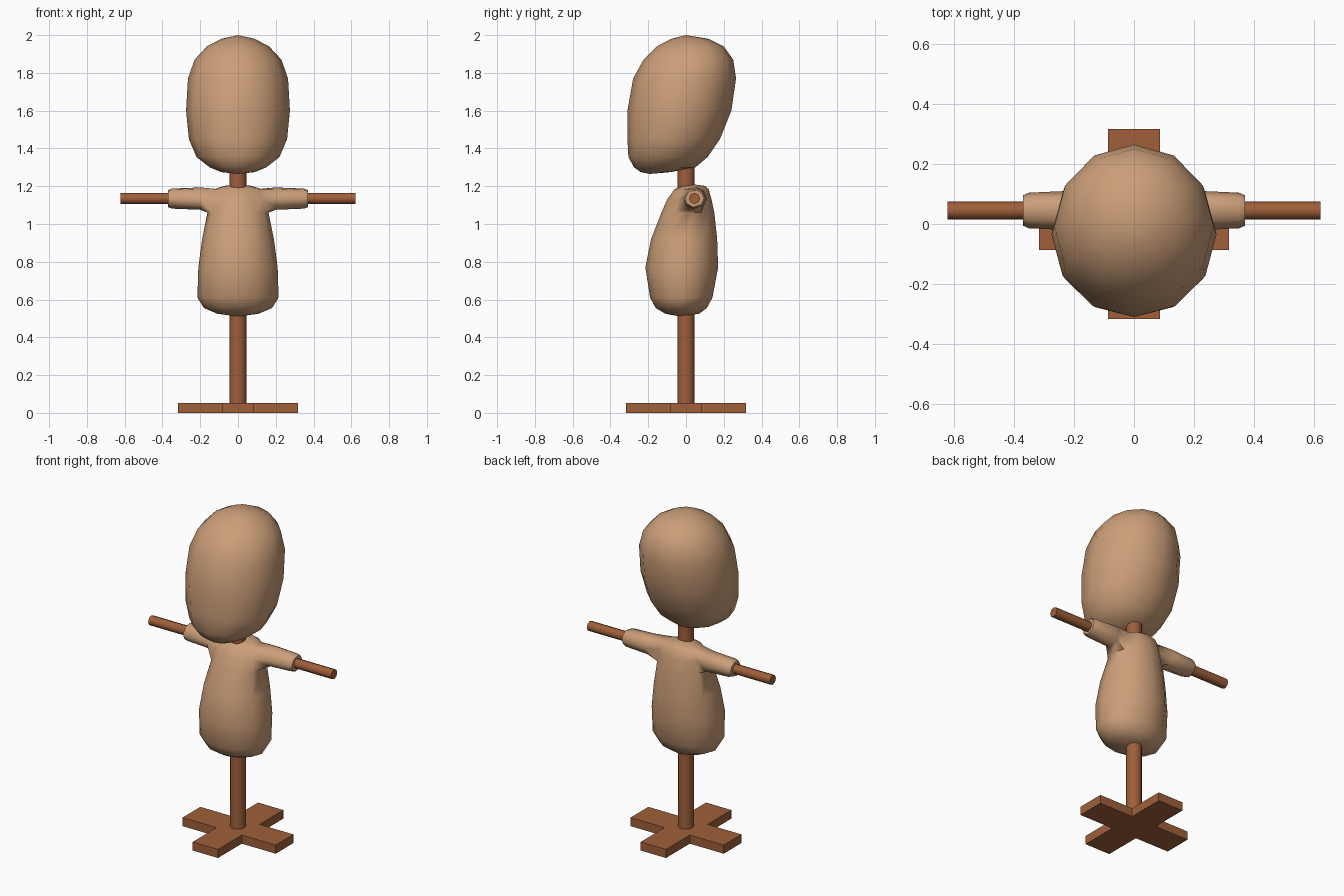
import bpy, bmesh, math
from mathutils import Vector, Matrix

if "Cube" in bpy.data.objects:
    bpy.data.objects.remove(bpy.data.objects["Cube"], do_unlink=True)


def make_material(name, rgb):
    mat = bpy.data.materials.new(name)
    mat.use_nodes = True
    mat.diffuse_color = (*rgb, 1)
    mat.node_tree.nodes["Principled BSDF"].inputs["Base Color"].default_value = (*rgb, 1)
    return mat


CLOTH = make_material("tan cloth", (0.60, 0.345, 0.19))
WOOD = make_material("brown wood", (0.35, 0.115, 0.042))


def finish(bm, name, mat, angle):
    bmesh.ops.recalc_face_normals(bm, faces=bm.faces)
    mesh = bpy.data.meshes.new(name)
    bm.to_mesh(mesh)
    bm.free()
    mesh.materials.append(mat)
    obj = bpy.data.objects.new(name, mesh)
    bpy.context.collection.objects.link(obj)
    bpy.ops.object.select_all(action='DESELECT')
    obj.select_set(True)
    bpy.context.view_layer.objects.active = obj
    bpy.ops.object.shade_smooth_by_angle(angle=math.radians(angle))
    return obj


def loft(bm, bottom, rings, top, sides=12):
    """Stack oval rings of (z, half width, front y, back y), closed at two poles."""
    loops = []
    for z, rx, front, back in rings:
        cy, ry = (front + back) / 2, (back - front) / 2
        angles = [math.tau * i / sides for i in range(sides)]
        loops.append([bm.verts.new((rx * math.cos(a), cy + ry * math.sin(a), z)) for a in angles])
    rows = []
    for low, high in zip(loops, loops[1:]):
        rows.append([bm.faces.new((low[i], low[(i + 1) % sides], high[(i + 1) % sides], high[i]))
                     for i in range(sides)])
    for pole, loop in ((bottom, loops[0]), (top, loops[-1])):
        tip = bm.verts.new(pole)
        for i in range(sides):
            bm.faces.new((loop[i], loop[(i + 1) % sides], tip))
    return rows


def rod(name, radius, length, centre, sides, turn=Matrix()):
    bm = bmesh.new()
    bmesh.ops.create_cone(bm, cap_ends=True, segments=sides, radius1=radius, radius2=radius,
                          depth=length, matrix=Matrix.Translation(centre) @ turn)
    return finish(bm, name, WOOD, 50)


# Head: leaning oval sack
bm = bmesh.new()
loft(bm, (0, -0.19, 1.265),
     [(1.275, 0.09, -0.24, -0.08), (1.30, 0.15, -0.275, 0.05), (1.355, 0.22, -0.305, 0.115),
      (1.45, 0.26, -0.31, 0.18), (1.6, 0.275, -0.31, 0.24), (1.77, 0.265, -0.28, 0.265),
      (1.87, 0.23, -0.225, 0.25), (1.94, 0.165, -0.155, 0.20), (1.98, 0.09, -0.08, 0.12)],
     (0, 0.0, 2.0))
finish(bm, "head", CLOTH, 80)

# Body: pear shaped sack with sleeves pulled out of its sides
SLEEVE = Vector((0, 0.045, 1.135))
bm = bmesh.new()
rows = loft(bm, (0, -0.03, 0.51),
            [(0.525, 0.11, -0.11, 0.07), (0.555, 0.18, -0.16, 0.11), (0.61, 0.215, -0.19, 0.14),
             (0.77, 0.21, -0.215, 0.17), (0.92, 0.19, -0.185, 0.165), (1.06, 0.162, -0.13, 0.15),
             (1.13, 0.15, -0.10, 0.135), (1.185, 0.125, -0.06, 0.12), (1.202, 0.07, -0.02, 0.10)],
            (0, 0.04, 1.21))
for side, columns in ((1, (0, -1)), (-1, (5, 6))):
    patch = [row[c] for row in rows[5:7] for c in columns]
    for x, radius in ((0.2, 0.06), (0.35, 0.054), (0.37, 0.046)):
        made = bmesh.ops.extrude_face_region(bm, geom=patch)["geom"]
        bmesh.ops.delete(bm, geom=patch, context='FACES')
        patch = [g for g in made if isinstance(g, bmesh.types.BMFace)]
        verts = {v for f in patch for v in f.verts}
        hub = next(v for v in verts if all(v in f.verts for f in patch))
        middle = hub.co.copy()
        for v in verts:
            spoke = v.co - middle
            spoke.x = 0
            if v is not hub:
                spoke = spoke.normalized() * radius
            v.co = Vector((side * x, SLEEVE.y + spoke.y * 1.1, SLEEVE.z + spoke.z))
finish(bm, "body_with_sleeves", CLOTH, 65)

# Wooden post and crossbar
rod("post", 0.044, 1.4, (0, 0, 0.73), 12)
rod("crossbar", 0.03, 1.245, SLEEVE, 8, Matrix.Rotation(math.pi / 2, 4, 'Y'))

# Cross shaped foot
bm = bmesh.new()
arm, half, height = 0.317, 0.086, 0.053
outline = []
for k in range(4):
    turn = Matrix.Rotation(k * math.pi / 2, 3, 'Z')
    outline += [bm.verts.new(turn @ Vector(p)) for p in
                ((half, -half, 0), (arm, -half, 0), (arm, half, 0))]
face = bm.faces.new(outline)
made = bmesh.ops.extrude_face_region(bm, geom=[face])["geom"]
bmesh.ops.translate(bm, vec=(0, 0, height), verts=[g for g in made if isinstance(g, bmesh.types.BMVert)])
finish(bm, "cross_foot", WOOD, 30)
